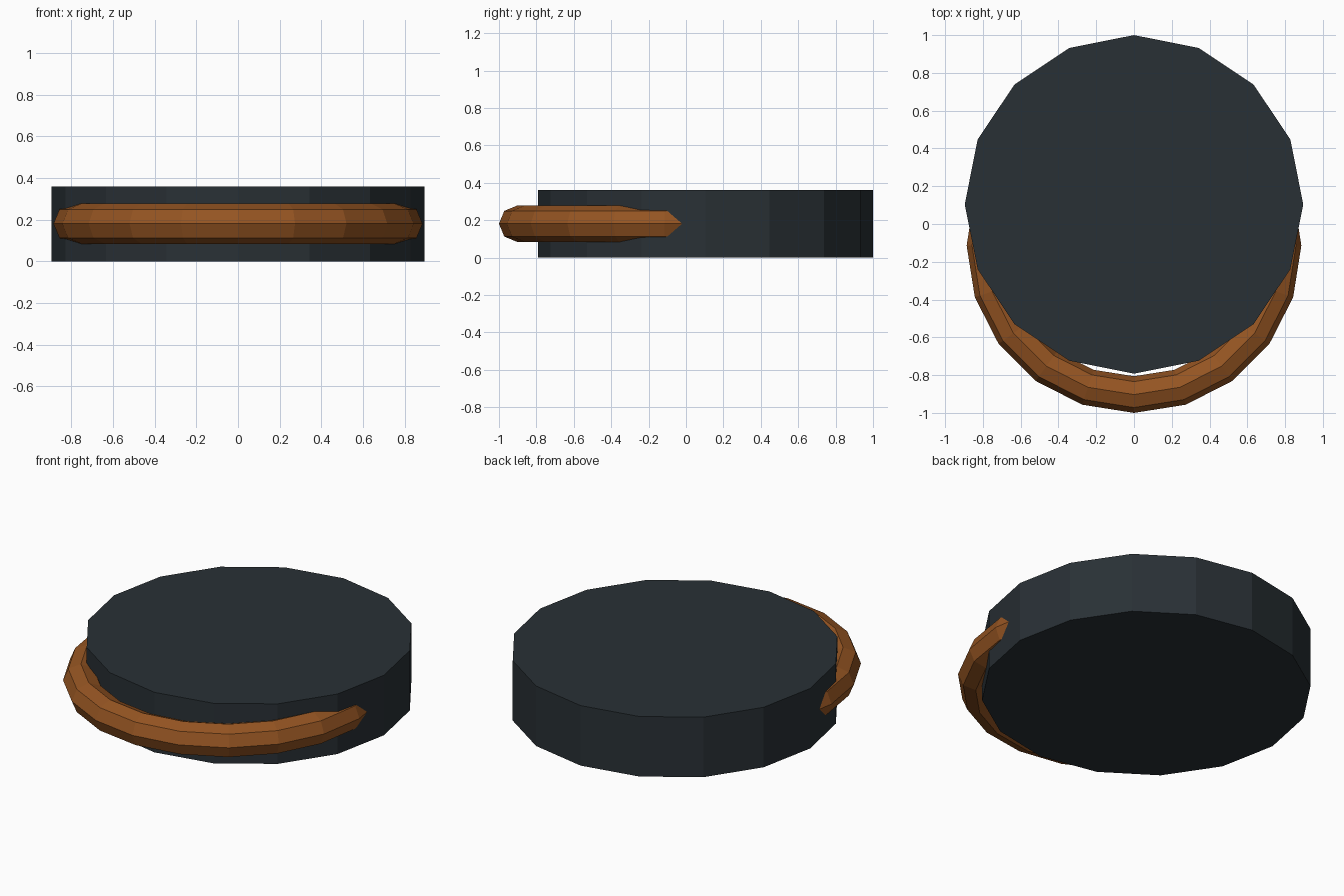
import bpy

if "Cube" in bpy.data.objects:
    bpy.data.objects.remove(bpy.data.objects["Cube"])


def paint(obj, name, color):
    mat = bpy.data.materials.new(name)
    mat.diffuse_color = color
    mat.use_nodes = True
    mat.node_tree.nodes["Principled BSDF"].inputs["Base Color"].default_value = mat.diffuse_color
    obj.data.materials.append(mat)


# Thick 16-sided dark disc
bpy.ops.mesh.primitive_cylinder_add(vertices=16, radius=0.896, depth=0.36,
                                    location=(0, 0.104, 0.18))
disc = bpy.context.object
disc.name = "disc_body"
paint(disc, "dark_slate", (0.022, 0.03, 0.036, 1))

# Brown ring handle, its rear half buried in the disc
bpy.ops.mesh.primitive_torus_add(major_segments=20, minor_segments=8,
                                 major_radius=0.789, minor_radius=0.097,
                                 location=(0, -0.114, 0.181))
ring = bpy.context.object
ring.name = "ring_handle"
paint(ring, "brown", (0.3, 0.09, 0.016, 1))
